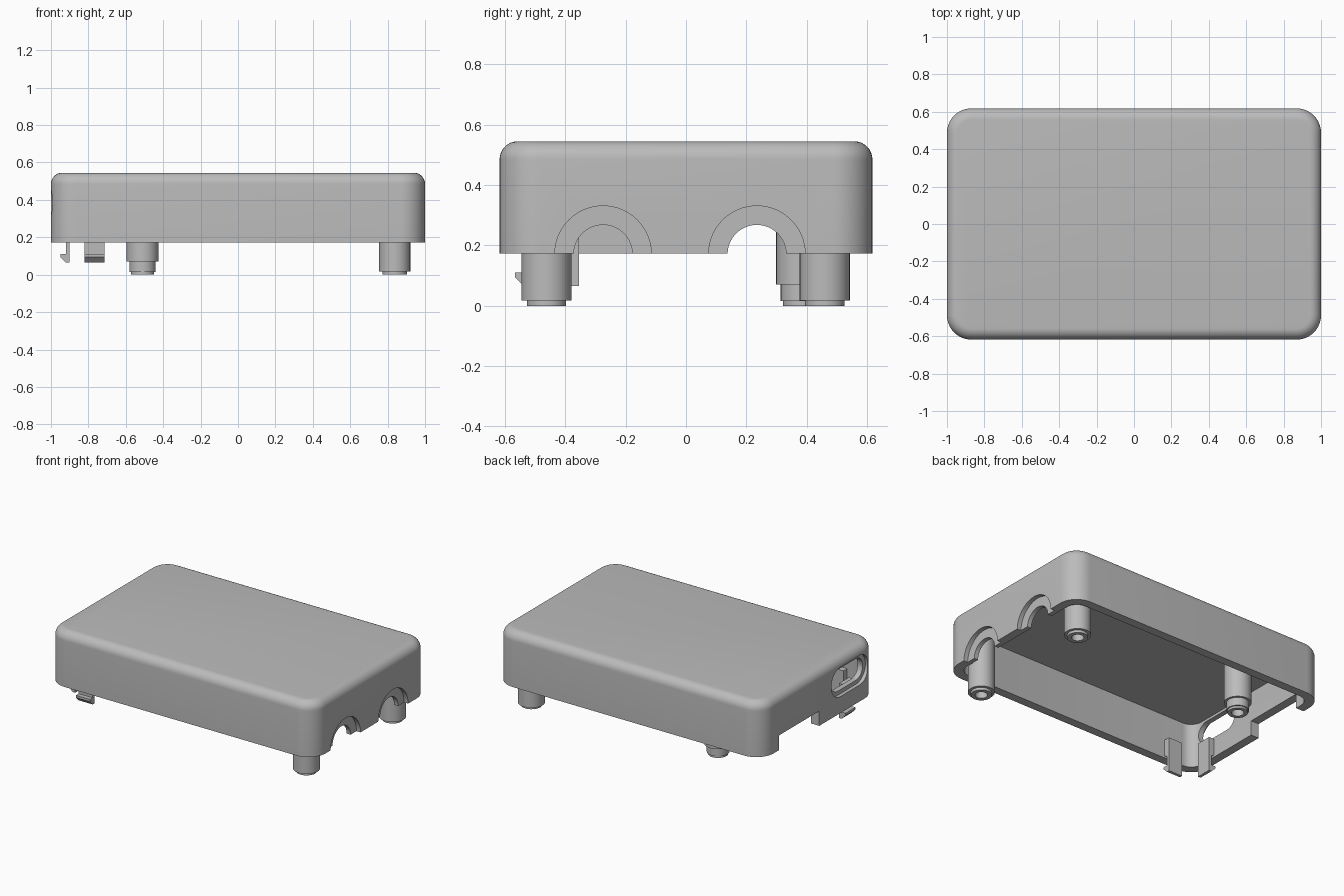
import bpy, bmesh, math
from mathutils import Matrix, Vector

old = bpy.data.objects.get("Cube")
if old:
    bpy.data.objects.remove(old, do_unlink=True)

grey = bpy.data.materials.new("plain_grey")
grey.use_nodes = True
grey.diffuse_color = (0.5, 0.5, 0.5, 1)
grey.node_tree.nodes["Principled BSDF"].inputs["Base Color"].default_value = (0.5, 0.5, 0.5, 1)


def make_object(name, bm):
    bmesh.ops.recalc_face_normals(bm, faces=bm.faces[:])
    mesh = bpy.data.meshes.new(name)
    bm.to_mesh(mesh)
    bm.free()
    mesh.materials.append(grey)
    ob = bpy.data.objects.new(name, mesh)
    bpy.context.collection.objects.link(ob)
    return ob


def rounded_block(name, low, high, axis=2, radius=0.0, top_fillet=0.0):
    """Box with rounded edges along one axis and an optional filleted top."""
    low, high = Vector(low), Vector(high)
    bm = bmesh.new()
    bmesh.ops.create_cube(bm, size=1)
    for v in bm.verts:
        v.co = [(low[i] + high[i]) / 2 + v.co[i] * (high[i] - low[i]) for i in range(3)]
    if radius:
        edges = [e for e in bm.edges
                 if abs(e.verts[0].co[axis] - e.verts[1].co[axis]) > 1e-4]
        bmesh.ops.bevel(bm, geom=edges, offset=radius, segments=10,
                        profile=0.5, affect='EDGES')
    if top_fillet:
        edges = [e for e in bm.edges if all(v.co.z > high.z - 1e-4 for v in e.verts)]
        bmesh.ops.bevel(bm, geom=edges, offset=top_fillet, segments=8,
                        profile=0.5, affect='EDGES')
    return make_object(name, bm)


def x_cylinder(name, x0, x1, y, z, radius):
    bm = bmesh.new()
    place = Matrix.Translation(((x0 + x1) / 2, y, z)) @ Matrix.Rotation(math.pi / 2, 4, 'Y')
    bmesh.ops.create_cone(bm, cap_ends=True, segments=64, radius1=radius, radius2=radius,
                          depth=x1 - x0, matrix=place)
    return make_object(name, bm)


def cut(target, cutter):
    cutter.hide_render = True
    mod = target.modifiers.new("cut", 'BOOLEAN')
    mod.operation = 'DIFFERENCE'
    mod.solver = 'EXACT'
    mod.object = cutter
    bpy.context.view_layer.objects.active = target
    bpy.ops.object.modifier_apply(modifier=mod.name)
    bpy.data.objects.remove(cutter, do_unlink=True)


def turned_post(name, x, y, profile):
    """Lathe a (radius, height) profile about the vertical axis."""
    bm = bmesh.new()
    verts = [bm.verts.new((r, 0, z)) for r, z in profile]
    edges = [bm.edges.new(pair) for pair in zip(verts, verts[1:])]
    bmesh.ops.spin(bm, geom=verts + edges, cent=(0, 0, 0), axis=(0, 0, 1),
                   angle=math.tau, steps=40)
    bmesh.ops.remove_doubles(bm, verts=bm.verts[:], dist=1e-4)
    bmesh.ops.translate(bm, verts=bm.verts[:], vec=(x, y, 0))
    return make_object(name, bm)


def snap_clip(name, profile, width, place):
    """Extrude an (outward, height) hook profile sideways."""
    bm = bmesh.new()
    face = bm.faces.new([bm.verts.new((u, -width / 2, z)) for u, z in profile])
    out = bmesh.ops.extrude_face_region(bm, geom=[face])
    moved = [g for g in out["geom"] if isinstance(g, bmesh.types.BMVert)]
    bmesh.ops.translate(bm, verts=moved, vec=(0, width, 0))
    bmesh.ops.transform(bm, matrix=place, verts=bm.verts[:])
    return make_object(name, bm)


# Hollow cover, open underneath
BASE = 0.173
cover = rounded_block("cover", (-1, -0.618, BASE), (1, 0.618, 0.545),
                      radius=0.13, top_fillet=0.06)
cut(cover, rounded_block("cavity", (-0.94, -0.558, 0), (0.94, 0.558, 0.475), radius=0.08))

# Two stepped cable arches in the +x wall
for y in (-0.275, 0.235):
    cut(cover, x_cylinder("arch_recess", 0.97, 1.1, y, BASE - 0.002, 0.16))
    cut(cover, x_cylinder("arch_hole", 0.88, 1.1, y, BASE - 0.002, 0.097))

# Stepped slot and bottom notch in the -x wall
cut(cover, rounded_block("slot_recess", (-1.1, -0.53, 0.285), (-0.975, -0.13, 0.485),
                         axis=0, radius=0.098))
cut(cover, rounded_block("slot_hole", (-1.1, -0.50, 0.312), (-0.88, -0.16, 0.458),
                         axis=0, radius=0.072))
cut(cover, rounded_block("notch", (-1.1, 0.0, 0.1), (-0.9, 0.43, 0.273)))

# Screw posts with a narrower bored foot
plain = [(0, 0.12), (0.038, 0.12), (0.038, 0), (0.065, 0), (0.065, 0.018),
         (0.083, 0.018), (0.083, 0.49)]
stepped = [(0, 0.12), (0.038, 0.12), (0.038, 0), (0.062, 0), (0.062, 0.015),
           (0.07, 0.015), (0.07, 0.07), (0.085, 0.07), (0.085, 0.49)]
parts = [cover,
         turned_post("front_post", 0.838, -0.462, plain),
         turned_post("back_post", 0.838, 0.46, plain),
         turned_post("middle_post", -0.51, 0.384, stepped)]

# Snap clips near the front corner of the -x end
hook = [(0, 0.3), (0.045, 0.3), (0.045, 0.19), (0.02, 0.175), (0.02, 0.11),
        (0.05, 0.11), (0.05, 0.095), (0.02, 0.065), (0, 0.065)]
side = Matrix.Translation((-0.9, -0.407, 0)) @ Matrix.Rotation(math.pi, 4, 'Z')
front = Matrix.Translation((-0.767, -0.517, 0)) @ Matrix.Rotation(-math.pi / 2, 4, 'Z')
parts += [snap_clip("side_clip", hook, 0.105, side),
          snap_clip("front_clip", hook, 0.105, front)]

# Smooth the curves, keep hard edges
bpy.ops.object.select_all(action='DESELECT')
for ob in parts:
    ob.select_set(True)
bpy.context.view_layer.objects.active = cover
bpy.ops.object.shade_smooth_by_angle(angle=math.radians(30))
